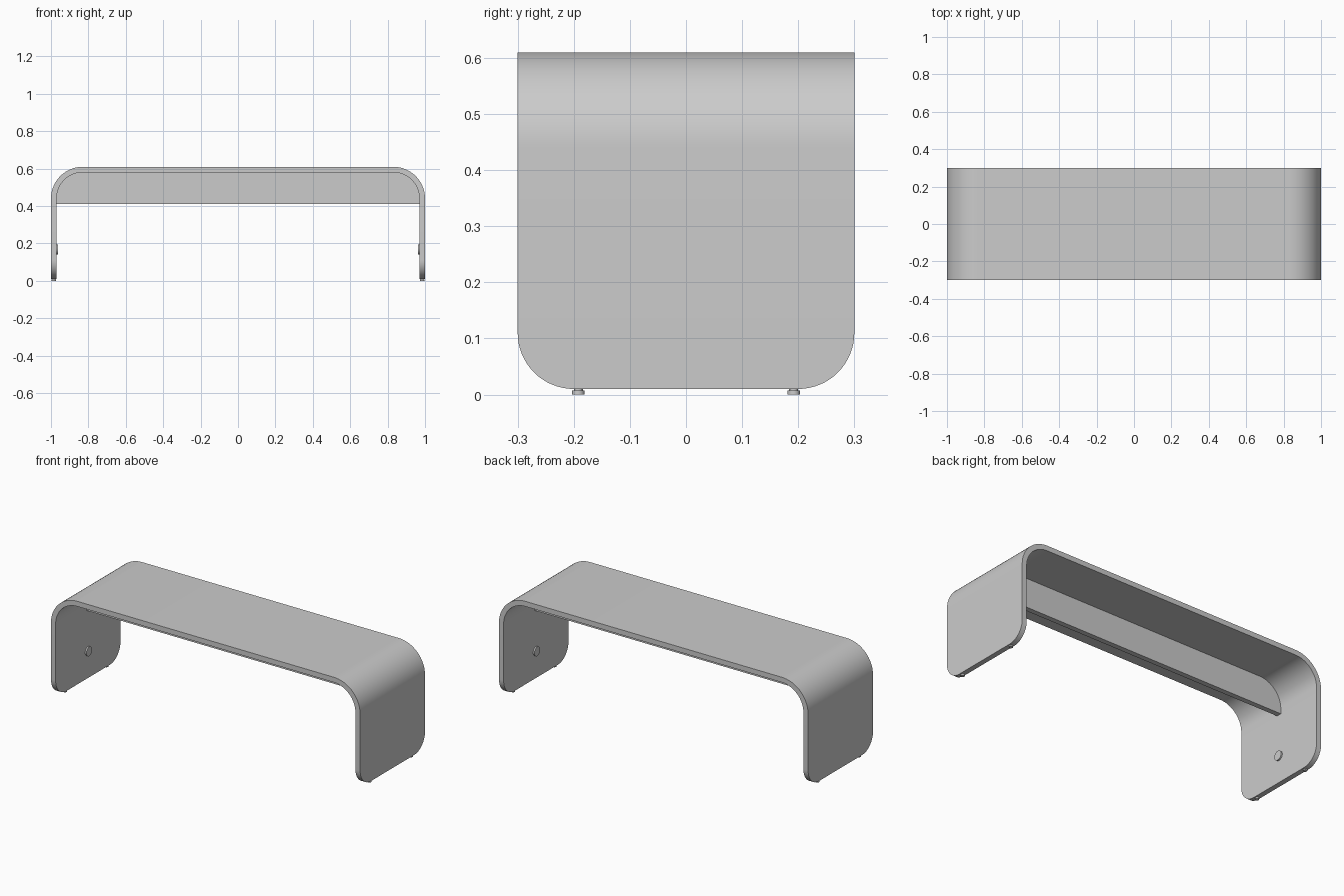
import bpy, bmesh, math

cube = bpy.data.objects.get("Cube")
if cube:
    bpy.data.objects.remove(cube, do_unlink=True)

HALF, TOP, THICK, BEND = 1.0, 0.61, 0.03, 0.17   # arch size
DEPTH, BASE, CORNER = 0.3, 0.01, 0.1             # half depth, leg bottom, corner radius
STEPS = 16

grey = bpy.data.materials.new("plain_grey")
grey.use_nodes = True
colour = (0.6, 0.6, 0.6, 1)
grey.diffuse_color = colour
grey.node_tree.nodes["Principled BSDF"].inputs["Base Color"].default_value = colour


def finish(name, bm):
    bmesh.ops.recalc_face_normals(bm, faces=bm.faces)
    mesh = bpy.data.meshes.new(name)
    bm.to_mesh(mesh)
    bm.free()
    mesh.materials.append(grey)
    obj = bpy.data.objects.new(name, mesh)
    bpy.context.collection.objects.link(obj)
    bpy.ops.object.select_all(action='DESELECT')
    obj.select_set(True)
    bpy.context.view_layer.objects.active = obj
    bpy.ops.object.shade_smooth_by_angle(angle=math.radians(30))
    return obj


def angles():
    return [math.pi / 2 * i / STEPS for i in range(STEPS + 1)]


def bend(inset):
    """Left bend of the arch, from leg to top, moved inwards by inset."""
    r = BEND - inset
    return [(HALF - BEND + r * math.cos(a), TOP - BEND + r * math.sin(a)) for a in angles()]


# Arch: stations along one half, each (outer point, inner point, half depth)
half = []
for a in reversed(angles()):
    z = BASE + CORNER * (1 - math.sin(a))
    half.append(((HALF, z), (HALF - THICK, z), DEPTH - CORNER * (1 - math.cos(a))))
half += [(o, i, DEPTH) for o, i in zip(bend(0), bend(THICK))]
other = [((-o[0], o[1]), (-i[0], i[1]), d) for o, i, d in reversed(half)]

bm = bmesh.new()
rings = []
for o, i, d in half + other:
    rings.append([bm.verts.new((p[0], y, p[1])) for p, y in ((o, -d), (o, d), (i, d), (i, -d))])
for r, s in zip(rings, rings[1:]):
    for k in range(4):
        n = (k + 1) % 4
        bm.faces.new((r[k], r[n], s[n], s[k]))
bm.faces.new(rings[0])
bm.faces.new(rings[-1])
finish("bent_arch", bm)

# Stiffening rib under the top, let slightly into the arch
side = [(HALF - THICK + 0.01, 0.41)] + bend(THICK - 0.01)
outline = side + [(-x, z) for x, z in reversed(side)]
bm = bmesh.new()
face = bm.faces.new([bm.verts.new((x, -0.015, z)) for x, z in outline])
out = bmesh.ops.extrude_face_region(bm, geom=[face])
bmesh.ops.translate(bm, vec=(0, 0.03, 0),
                    verts=[v for v in out["geom"] if isinstance(v, bmesh.types.BMVert)])
finish("centre_rib", bm)


def disc(name, radius, depth, location, turn=0):
    bm = bmesh.new()
    bmesh.ops.create_cone(bm, cap_ends=True, segments=32, radius1=radius, radius2=radius, depth=depth)
    obj = finish(name, bm)
    obj.location = location
    obj.rotation_euler.y = turn


# Feet and inner leg caps on both sides
for sx, label in ((1, "left"), (-1, "right")):
    disc(label + "_leg_cap", 0.027, 0.016, (sx * (HALF - THICK), 0, 0.167), math.pi / 2)
    for sy, end in ((-1, "front"), (1, "back")):
        x, y = sx * (HALF - THICK / 2), sy * 0.192
        disc(f"{label}_{end}_foot", 0.011, 0.007, (x, y, 0.0035))
        disc(f"{label}_{end}_foot_stem", 0.008, 0.012, (x, y, 0.01))
